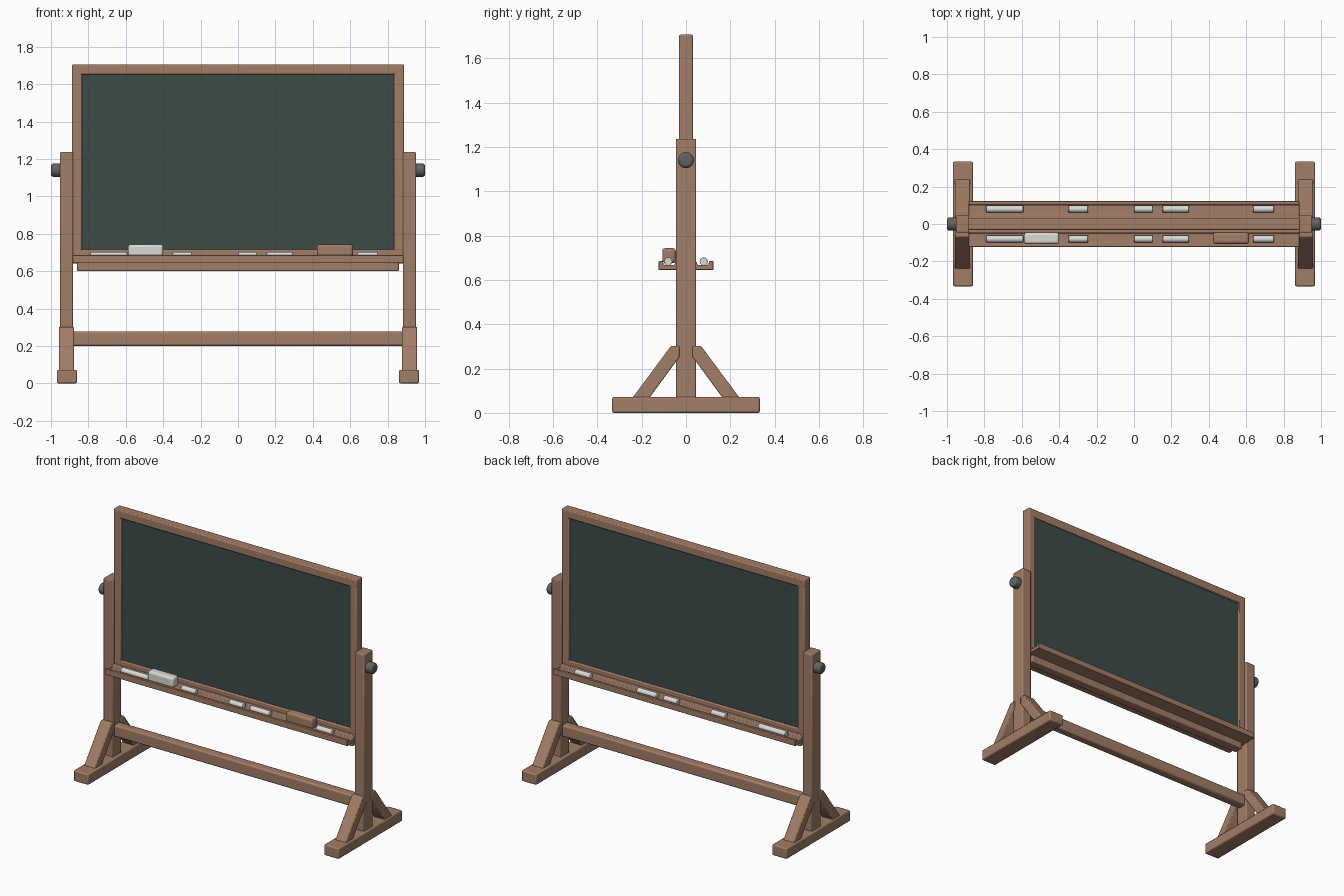
import bpy, bmesh, math
from mathutils import Matrix

if "Cube" in bpy.data.objects:
    bpy.data.objects.remove(bpy.data.objects["Cube"])


def material(name, rgb):
    m = bpy.data.materials.new(name)
    m.diffuse_color = (*rgb, 1)
    m.use_nodes = True
    m.node_tree.nodes["Principled BSDF"].inputs["Base Color"].default_value = m.diffuse_color
    return m


WOOD = material("brown wood", (0.36, 0.205, 0.135))
SLATE = material("dark green slate", (0.045, 0.072, 0.064))
METAL = material("grey metal", (0.115, 0.125, 0.122))
CHALK = material("white chalk", (0.70, 0.70, 0.67))


def finish(name, bm, mat, bevel=0.006, segments=2):
    bmesh.ops.recalc_face_normals(bm, faces=bm.faces)
    me = bpy.data.meshes.new(name)
    bm.to_mesh(me)
    bm.free()
    ob = bpy.data.objects.new(name, me)
    bpy.context.collection.objects.link(ob)
    me.materials.append(mat)
    if bevel:
        mod = ob.modifiers.new("soft edges", 'BEVEL')
        mod.width = bevel
        mod.segments = segments
        mod.limit_method = 'ANGLE'
        mod.angle_limit = math.radians(40)
    bpy.ops.object.select_all(action='DESELECT')
    bpy.context.view_layer.objects.active = ob
    ob.select_set(True)
    bpy.ops.object.shade_smooth_by_angle(angle=math.radians(50))
    return ob


def box(name, x, y, z, mat, bevel=0.006, segments=2):
    """Box from (min, max) pairs."""
    bm = bmesh.new()
    bmesh.ops.create_cube(bm, size=1)
    for v in bm.verts:
        for i, (a, b) in enumerate((x, y, z)):
            v.co[i] = (a + b) / 2 + v.co[i] * (b - a)
    return finish(name, bm, mat, bevel, segments)


def prism(name, pts, x0, x1, mat, bevel=0.006):
    """Extrude a (y, z) profile along x."""
    bm = bmesh.new()
    face = bm.faces.new([bm.verts.new((x0, y, z)) for y, z in pts])
    ext = bmesh.ops.extrude_face_region(bm, geom=[face])
    for v in ext["geom"]:
        if isinstance(v, bmesh.types.BMVert):
            v.co.x = x1
    return finish(name, bm, mat, bevel)


def rod(name, x0, x1, y, z, r, mat, sides=16, bevel=0.0, segments=2):
    """Cylinder lying along x."""
    bm = bmesh.new()
    bmesh.ops.create_cone(bm, cap_ends=True, segments=sides, radius1=r, radius2=r,
                          depth=x1 - x0,
                          matrix=Matrix.Translation(((x0 + x1) / 2, y, z))
                          @ Matrix.Rotation(math.pi / 2, 4, 'Y'))
    return finish(name, bm, mat, bevel, segments)


# Writing board and its frame
box("board", (-0.85, 0.85), (-0.019, 0.019), (0.69, 1.67), SLATE, 0)
box("frame_top", (-0.887, 0.887), (-0.031, 0.031), (1.652, 1.706), WOOD)
box("frame_bottom", (-0.86, 0.86), (-0.031, 0.031), (0.60, 0.716), WOOD)

# Stands on both sides
for s, side in ((-1, "left"), (1, "right")):
    def span(a, b):
        return tuple(sorted((s * a, s * b)))
    box("frame_" + side, span(0.835, 0.887), (-0.031, 0.031), (0.64, 1.70), WOOD)
    box("post_" + side, span(0.882, 0.952), (-0.046, 0.046), (0.05, 1.236), WOOD)
    box("foot_" + side, span(0.861, 0.968), (-0.333, 0.333), (0, 0.072), WOOD, 0.008)
    for f, end in ((-1, "front"), (1, "back")):
        pts = [(0.244, 0.065), (0.068, 0.302), (0.03, 0.302), (0.03, 0.252), (0.167, 0.065)]
        prism(f"brace_{side}_{end}", [(f * y, z) for y, z in pts],
              *span(0.877, 0.957), WOOD, 0.005)
    rod("knob_" + side, *span(0.94, 1.0), 0, 1.14, 0.036, METAL, 20, 0.014, 3)

# Cross bar between the posts
box("cross_bar", (-0.89, 0.89), (-0.03, 0.03), (0.20, 0.277), WOOD, 0.01)

# Grooved chalk trays with chalk on both faces
chalks = [(-0.79, -0.592), (-0.35, -0.246), (0.0, 0.10), (0.152, 0.294), (0.636, 0.748)]
for f, end in ((-1, "front"), (1, "back")):
    pts = [(0.02, 0.645), (0.123, 0.645), (0.123, 0.685), (0.106, 0.685),
           (0.100, 0.668), (0.052, 0.668), (0.046, 0.685), (0.02, 0.685)]
    prism("tray_" + end, [(f * y, z) for y, z in pts], -0.884, 0.884, WOOD, 0.003)
    for i, (a, b) in enumerate(chalks):
        rod(f"chalk_{end}_{i + 1}", a, b, f * 0.08, 0.683, 0.019, CHALK, 10, 0.003)

# Erasers in the front tray
box("eraser_white", (-0.588, -0.40), (-0.107, -0.046), (0.675, 0.743), CHALK, 0.014, 3)
box("eraser_brown", (0.422, 0.615), (-0.107, -0.046), (0.675, 0.743), WOOD, 0.014, 3)
